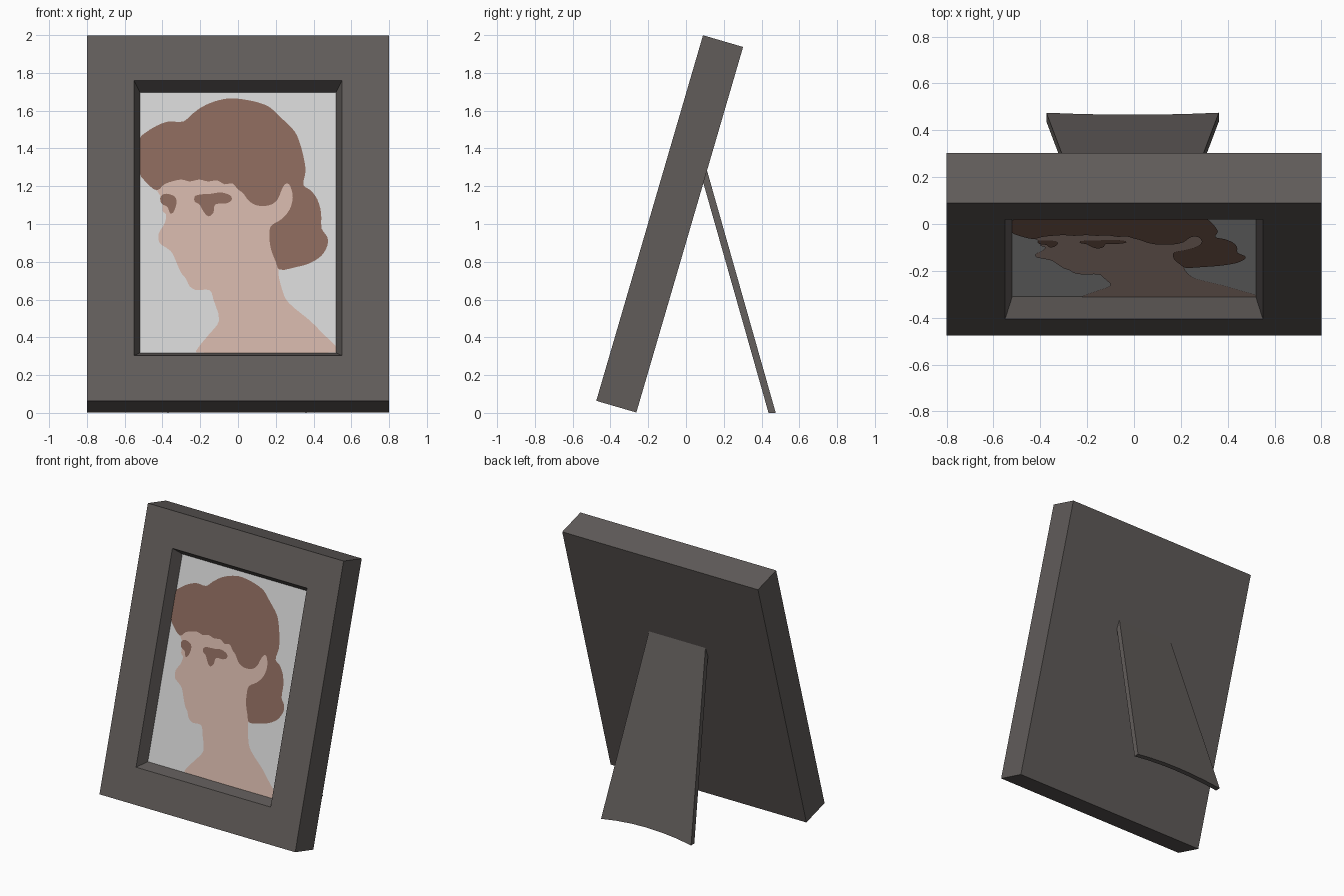
import bpy, bmesh, math
from mathutils import Vector

if "Cube" in bpy.data.objects:
    bpy.data.objects.remove(bpy.data.objects["Cube"])


def material(name, r, g, b):
    def lin(c):
        c /= 255
        return c / 12.92 if c <= 0.04045 else ((c + 0.055) / 1.055) ** 2.4
    m = bpy.data.materials.new(name)
    m.diffuse_color = (lin(r), lin(g), lin(b), 1)
    m.use_nodes = True
    m.node_tree.nodes["Principled BSDF"].inputs["Base Color"].default_value = m.diffuse_color
    return m


GREY = material("dark warm grey", 97, 92, 90)
PAPER = material("pale grey paper", 208, 208, 208)
SKIN = material("skin pink", 204, 175, 163)
HAIR = material("hair brown", 135, 102, 89)

TILT = math.radians(-16.28)       # frame leans back
HEIGHT, DEPTH, RECESS = 2.016, 0.221, 0.087


def add_object(name, bm, mats, tilted=False):
    me = bpy.data.meshes.new(name)
    bm.to_mesh(me)
    bm.free()
    for m in mats:
        me.materials.append(m)
    ob = bpy.data.objects.new(name, me)
    bpy.context.collection.objects.link(ob)
    if tilted:
        ob.location = (0, -0.475, 0.064)
        ob.rotation_euler.x = TILT
    return ob


def loft(rings):
    """Closed solid through rings of points, capped at both ends; returns bm and last cap."""
    bm = bmesh.new()
    vs = [[bm.verts.new(p) for p in r] for r in rings]
    n = len(vs[0])
    for a, b in zip(vs, vs[1:]):
        for i in range(n):
            j = (i + 1) % n
            bm.faces.new((a[i], a[j], b[j], b[i]))
    bm.faces.new(vs[0])
    cap = bm.faces.new(vs[-1])
    bmesh.ops.recalc_face_normals(bm, faces=bm.faces)
    return bm, cap


def rect(half, border, depth):
    return [(-half, depth, border), (half, depth, border),
            (half, depth, HEIGHT - border), (-half, depth, HEIGHT - border)]


# Frame with bevelled recess; the recess floor is the picture paper
bm, floor = loft([rect(0.8, 0, DEPTH), rect(0.8, 0, 0),
                  rect(0.55, 0.25, 0), rect(0.52, 0.289, RECESS)])
floor.material_index = 1
add_object("frame", bm, [GREY, PAPER], tilted=True)


# Easel leg: tapered slab with a shallow arch at the foot
def leg_ring(y0, top):
    def point(t, z):
        half = 0.368 - 0.107 * z
        return (-0.006 + half * t, y0 - 0.2835 * z, z)
    ts = [-1, -2 / 3, -1 / 3, 0, 1 / 3, 2 / 3, 1]
    foot = [point(t, 0.03 * (1 - t * t)) for t in ts]
    return foot + [point(1, top), point(-1, top)]


bm, _ = loft([leg_ring(0.475, 1.29), leg_ring(0.437, 1.22)])
add_object("easel_leg", bm, [GREY])


# Portrait shapes, lying just in front of the paper (outlines in grid hundredths of x, z)
def shape(name, pts, mat, lift):
    pts = [Vector(p) for p in pts]
    n, out = len(pts), []
    for i in range(n):                       # gentle curve through the points
        a, b, c, d = (pts[(i + k) % n] for k in (-1, 0, 1, 2))
        for t in (0, 1 / 3, 2 / 3):
            h = 0.3 * (c - b).length
            ta = (c - a).normalized() * h if (c - a).length else c - a
            tb = (d - b).normalized() * h if (d - b).length else d - b
            p1, p2, u = b + ta, c - tb, 1 - t
            out.append(b * u**3 + p1 * 3 * u * u * t + p2 * 3 * u * t * t + c * t**3)
    bm = bmesh.new()
    vs = []
    for x, z in out:
        v = (z / 100 - 0.0406) / 0.96
        v = min(max(v, 0.289), HEIGHT - 0.289)
        vs.append(bm.verts.new((min(max(x / 100, -0.52), 0.52), RECESS - lift, v)))
    bmesh.ops.remove_doubles(bm, verts=bm.verts, dist=1e-5)
    f = bm.faces.new([v for v in vs if v.is_valid])
    f.normal_update()
    if f.normal.y > 0:
        f.normal_flip()
    bmesh.ops.triangulate(bm, faces=[f])
    add_object(name, bm, [mat], tilted=True)


shape("face_and_neck", [
    (-43, 119), (-40, 113), (-40, 107), (-38, 105), (-39, 100), (-42, 95), (-41.5, 90),
    (-38, 87.5), (-35, 85), (-32.5, 79.5), (-30, 74), (-27.5, 71), (-25.5, 67),
    (-22, 65), (-15, 65), (-13, 60), (-10, 49), (-15, 42), (-20, 36), (-22, 31.9),
    (52, 31.9), (52, 35), (46, 41), (38, 49), (30.5, 55), (25.5, 60), (23, 66.5),
    (21.5, 73), (21.5, 79), (25, 92), (31, 113), (28, 125), (-10, 129), (-38, 126)],
    SKIN, 0.002)

shape("hair", [
    (-52.2, 145), (-48, 149), (-43, 152), (-37, 154.2), (-29, 154.2), (-24.5, 158),
    (-19, 162), (-12, 165), (-4.5, 166.5), (2.5, 166), (10, 164.5), (16.5, 162),
    (22.5, 156.5), (30, 149), (33, 142), (35, 134), (35.8, 128), (34.7, 120.5),
    (38.5, 117.8), (42, 113), (44, 106), (44.3, 97.5), (47.3, 93), (47.3, 88.5),
    (44, 83), (37.5, 79), (30, 77), (22, 75.8), (20, 80), (17.5, 86.5), (16.7, 92),
    (17.2, 98.5), (23, 102.5), (27.3, 107.5), (29, 114), (27.7, 120), (25.7, 121.5),
    (23.5, 119), (21, 113), (17, 110), (10.5, 109.7), (6, 112), (2.5, 116.5),
    (0, 118.3), (-3, 121.5), (-7, 121), (-11, 123), (-16, 122.5), (-20.5, 123.5),
    (-25.5, 122.5), (-30, 123.5), (-35, 122.5), (-39, 121), (-43, 117.8),
    (-48, 121.5), (-52.2, 127)], HAIR, 0.005)

shape("left_eye", [
    (-41, 114.5), (-38, 116), (-33.5, 114.5), (-32.5, 111.5), (-34, 106.5),
    (-35.8, 105.5), (-37.3, 109), (-40.5, 110.8)], HAIR, 0.005)

shape("right_eye", [
    (-22.5, 115), (-14, 116), (-9, 116.7), (-4, 115), (-3.4, 112.5), (-6.6, 110.8),
    (-12, 110.3), (-13, 106), (-15.6, 104), (-18.2, 106.5), (-20.4, 110.3),
    (-23, 112)], HAIR, 0.005)
